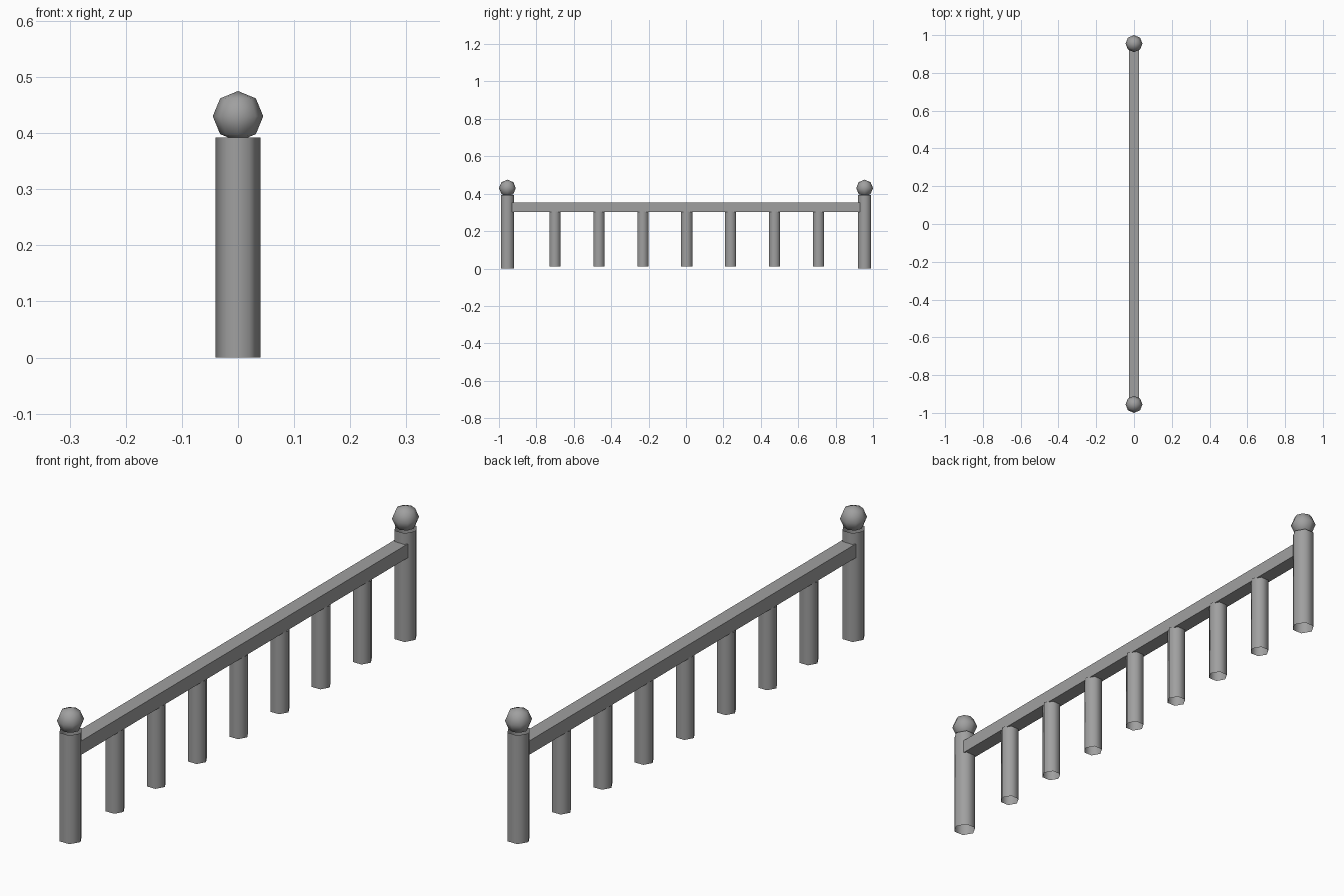
import bpy
import math

cube = bpy.data.objects.get("Cube")
if cube:
    bpy.data.objects.remove(cube, do_unlink=True)

GREY = (0.35, 0.35, 0.35, 1.0)
grey = bpy.data.materials.new("plain_grey")
grey.use_nodes = True
grey.diffuse_color = GREY
grey.node_tree.nodes["Principled BSDF"].inputs["Base Color"].default_value = GREY


def finish(name, smooth_angle=None):
    obj = bpy.context.object
    obj.name = name
    obj.data.materials.append(grey)
    if smooth_angle:
        bpy.ops.object.shade_smooth_by_angle(angle=math.radians(smooth_angle))
    return obj


def hex_tube(name, y, radius, bottom, top):
    # Open six-sided tube with corners pointing along x
    bpy.ops.mesh.primitive_cylinder_add(
        vertices=6, radius=radius, depth=top - bottom, end_fill_type='NOTHING',
        location=(0, y, (bottom + top) / 2), rotation=(0, 0, math.pi / 2))
    finish(name, 70)


# End posts with ball finials
for side, label in ((-1, "front"), (1, "back")):
    y = side * 0.955
    hex_tube(label + "_post", y, 0.04, 0, 0.392)
    bpy.ops.mesh.primitive_uv_sphere_add(
        segments=8, ring_count=4, radius=0.045, location=(0, y, 0.43))
    finish(label + "_finial", 70)

# Evenly spaced balusters under the rail
for i in range(7):
    hex_tube(f"baluster_{i + 1}", (i - 3) * 0.235 + 0.004, 0.034, 0.01, 0.305)

# Handrail
bpy.ops.mesh.primitive_cube_add(size=1, location=(0, -0.002, 0.327))
bpy.context.object.scale = (0.053, 1.864, 0.05)
finish("handrail")
